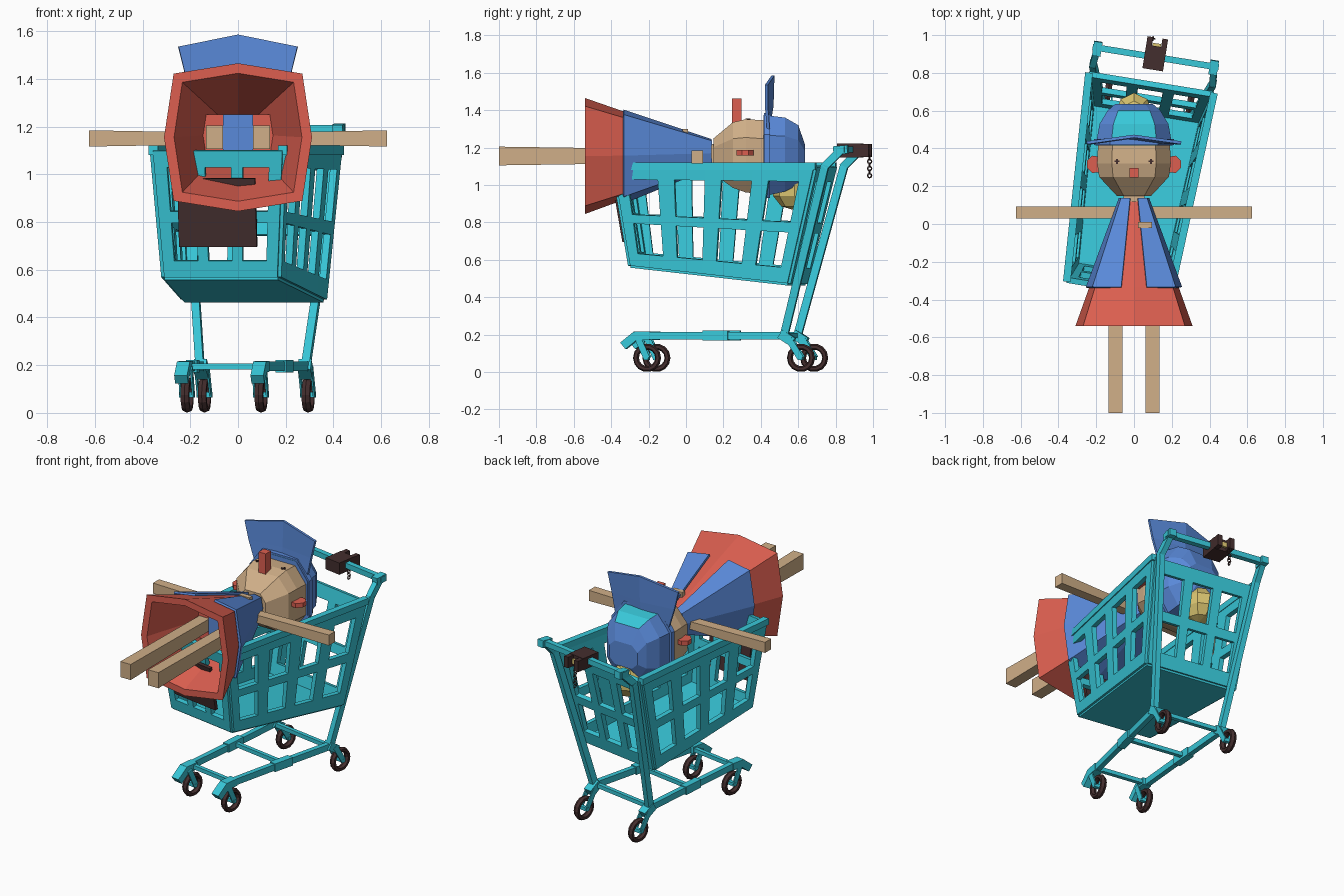
import bpy, bmesh, math
from mathutils import Vector, Matrix

if "Cube" in bpy.data.objects:
    bpy.data.objects.remove(bpy.data.objects["Cube"])

def material(name, r, g, b):
    m = bpy.data.materials.new(name)
    m.diffuse_color = [(c / 255 / 12.92) if c < 11 else ((c / 255 + .055) / 1.055) ** 2.4 for c in (r, g, b)] + [1]
    m.use_nodes = True
    m.node_tree.nodes["Principled BSDF"].inputs["Base Color"].default_value = m.diffuse_color
    return m

TEAL = material("teal paint", 56, 200, 217)
RED = material("red cloth", 220, 95, 80)
BLUE = material("blue cloth", 90, 138, 218)
SKIN = material("skin", 208, 175, 136)
DARK = material("dark brown", 68, 46, 46)
YELLOW = material("yellow hair", 218, 196, 112)

def finish(name, bm, *mats, solid=0):
    bmesh.ops.recalc_face_normals(bm, faces=bm.faces)
    me = bpy.data.meshes.new(name)
    bm.to_mesh(me)
    bm.free()
    ob = bpy.data.objects.new(name, me)
    bpy.context.collection.objects.link(ob)
    for m in mats:
        me.materials.append(m)
    if solid:
        s = ob.modifiers.new("thickness", 'SOLIDIFY')
        s.thickness, s.offset = solid, 0
    return ob

def loft(bm, rings, closed=True, caps=True):
    vs = [[bm.verts.new(p) for p in r] for r in rings]
    n = len(vs[0])
    for a, b in zip(vs, vs[1:]):
        for i in range(n if closed else n - 1):
            bm.faces.new((a[i], a[(i + 1) % n], b[(i + 1) % n], b[i]))
    if caps:
        bm.faces.new(vs[0])
        bm.faces.new(vs[-1])

def box(name, mat, x0, x1, y0, y1, z0, z1):
    bm = bmesh.new()
    loft(bm, [[(x0, y, z0), (x1, y, z0), (x1, y, z1), (x0, y, z1)] for y in (y0, y1)])
    return finish(name, bm, mat)

# The cart is turned and offset a little under its passenger
ANG = math.radians(9.2)
CS, SN = math.cos(ANG), math.sin(ANG)
SIDE = Vector((CS, -SN, 0))

def C(u, v, z):
    u -= .028
    return Vector((u * CS + v * SN, -u * SN + v * CS, z))

def bars(name, mat, chains, w, h, side=SIDE):
    """Rectangular bars following each chain of cart points."""
    bm = bmesh.new()
    for ch in chains:
        pts = [C(*p) for p in ch]
        for p, q in zip(pts, pts[1:]):
            d = (q - p).normalized()
            n = d.cross(side).normalized()
            s = n.cross(d)
            loft(bm, [[e + s * a * w / 2 + n * b * h / 2 for a, b in ((-1, -1), (1, -1), (1, 1), (-1, 1))]
                      for e in (p - d * .008, q + d * .008)])
    return finish(name, bm, mat)

def cuts(n, margin, bar):
    w = (1 - 2 * margin - (n - 1) * bar) / n
    out = [0]
    for i in range(n):
        a = margin + i * (w + bar)
        out += [a, a + w]
    return out + [1]

def wall(name, b0, b1, t0, t1, cols, margin, bar):
    """Basket side with a grid of window openings."""
    us, ts = cuts(cols, margin, bar), [0, .13, .43, .52, .87, 1]
    b0, b1, t0, t1 = (C(*p) for p in (b0, b1, t0, t1))
    bm = bmesh.new()
    g = [[bm.verts.new(b0.lerp(b1, u).lerp(t0.lerp(t1, u), t)) for u in us] for t in ts]
    for j in range(len(ts) - 1):
        for i in range(len(us) - 1):
            if not (i % 2 and j % 2):
                bm.faces.new((g[j][i], g[j][i + 1], g[j + 1][i + 1], g[j + 1][i]))
    return finish(name, bm, TEAL, solid=.03)

# Basket: sloping floor and four flared walls
FL, FR = (-.24, -.265, .57), (.24, -.265, .57)
BL, BR = (-.295, .595, .475), (.295, .595, .475)
TFL, TFR = (-.275, -.35, 1.1), (.275, -.35, 1.1)
TBL, TBR = (-.335, .745, 1.1), (.335, .745, 1.1)
wall("basket_left", FL, BL, TFL, TBL, 4, .06, .085)
wall("basket_right", FR, BR, TFR, TBR, 4, .06, .085)
wall("basket_front", FL, FR, TFL, TFR, 3, .1, .09)
wall("basket_back", BL, BR, TBL, TBR, 3, .1, .09)
bm = bmesh.new()
bm.faces.new([bm.verts.new(C(*p)) for p in (FL, FR, BR, BL)])
finish("basket_floor", bm, TEAL, solid=.025)
bars("basket_rim", TEAL, [[TFL, TBL], [TFR, TBR]], .04, .04)

# Sign plate on the basket front
bars("sign_plate", DARK, [[(-.005, -.315, .705), (-.005, -.362, .975)]], .33, .02)

# Chassis, legs and handle
S = (-1, 1)
bars("rear_posts", TEAL, [[(s * .225, .565, .2), (s * .322, .8, 1.1), (s * .312, .885, 1.185)] for s in S], .034, .042)
bars("base_rails", TEAL, [[(s * .165, -.24, .195), (s * .195, .2, .195), (s * .225, .57, .195)] for s in S], .032, .04)
bars("rail_joints", TEAL, [[(s * .19, .13, .195), (s * .2, .25, .195)] for s in S], .045, .052)
UP = Vector((0, 0, 1))
bars("cross_bars", TEAL, [[(-w, v, .195), (w, v, .195)] for w, v in ((.165, -.19), (.195, .2), (.225, .555))],
     .025, .025, UP)
bars("front_claws", TEAL, [[(s * .162, -.18, .195), (s * .162, -.25, .193), (s * .162, -.31, .145)] for s in S], .055, .045)
bars("front_forks", TEAL, [[(s * .157 + o, -.235, .18), (s * .157 + o, -.19, .08)] for s in S for o in (-.026, .026)], .008, .035)
bars("rear_forks", TEAL, [[(s * .222, .55, .2), (s * .22, .605, .165)] for s in S], .055, .05)
bars("rear_fork_plates", TEAL, [[(s * .22 + o, .59, .18), (s * .22 + o, .652, .08)] for s in S for o in (-.026, .026)], .008, .035)
bars("handle_bar", TEAL, [[(-.33, .89, 1.19), (.33, .89, 1.19)]], .034, .034, UP)
bars("handle_ends", TEAL, [[(s * .312, .855, 1.185), (s * .312, .915, 1.19)] for s in S], .045, .045)

# Wheels: faceted tyres with a small hub and spokes
def ring(bm, centre, axis, R, r, width, n=14, k=6):
    rot = axis.to_track_quat('Z', 'Y').to_matrix()
    sect = []
    for i in range(n):
        a = 2 * math.pi * i / n
        sect.append([bm.verts.new(centre + rot @ Vector((math.cos(a) * (R + r * math.cos(b)),
                     math.sin(a) * (R + r * math.cos(b)), width * math.sin(b))))
                     for b in (2 * math.pi * j / k for j in range(k))])
    for i in range(n):
        for j in range(k):
            a, b = sect[i], sect[(i + 1) % n]
            bm.faces.new((a[j], a[(j + 1) % k], b[(j + 1) % k], b[j]))

for label, hw, v in (("front", .157, -.19), ("rear", .22, .654)):
    for s, n in ((-1, "left"), (1, "right")):
        bm = bmesh.new()
        ring(bm, C(s * hw, v, .076), SIDE, .06, .016, .02)
        finish(f"{label}_tyre_{n}", bm, DARK)
    bars(f"{label}_axles", TEAL, [[(s * hw - .024, v, .076), (s * hw + .024, v, .076)] for s in S], .022, .022, UP)

# Coin lock with prongs, token and chain
bars("coin_lock", DARK, [[(-.005, .83, 1.185), (-.005, .94, 1.185)]], .11, .075)
bars("lock_prongs", DARK, [[(-.005 + s * .04, .94, 1.185), (-.005 + s * .04, .985, 1.185)] for s in S], .03, .07)
bars("lock_token", YELLOW, [[(-.005, .94, 1.185), (-.005, .955, 1.185)]], .045, .03)
bm = bmesh.new()
for i in range(6):
    ring(bm, C(-.03, .985, 1.145 - i * .019), SIDE if i % 2 else Vector((SN, CS, 0)), .011, .004, .004, 8, 4)
finish("lock_chain", bm, DARK)

# Dress: hollow eight-sided cone, open at the hem
PROF = [(0, 1), (.87, .86), (1, 0), (.87, -.86), (0, -1), (-.87, -.86), (-1, 0), (-.87, .86)]

def oval(y, hx, hz, zc, prof=PROF):
    return [(x * hx, y, zc + z * hz) for x, z in prof]

bm = bmesh.new()
loft(bm, [oval(.12, .06, .06, 1.17), oval(-.33, .235, .235, 1.157), oval(-.54, .31, .31, 1.155),
          oval(-.54, .268, .268, 1.155), oval(.0, .075, .075, 1.167)])
finish("dress", bm, RED)

# Coat: wraps the dress, left open along the front strip
COAT = [(.27, .957), (.87, .86), (1, 0), (.87, -.86), (0, -1), (-.87, -.86), (-1, 0), (-.87, .86), (-.27, .957)]
bm = bmesh.new()
loft(bm, [oval(.135, .074, .072, 1.17, COAT), oval(-.335, .248, .25, 1.157, COAT)], closed=False, caps=False)
finish("coat", bm, BLUE, solid=.014)
box("coat_button", SKIN, .02, .095, -.02, .01, 1.255, 1.30)

# Hips seen inside the hem
box("hips", RED, -.15, .15, -.2, -.15, 1.05, 1.25)
box("shorts", BLUE, -.062, .062, -.209, -.2, 1.08, 1.25)

# Arms, legs and neck
for s, n in ((-1, "left"), (1, "right")):
    bm = bmesh.new()
    loft(bm, [[(s * x, y, z) for y, z in ((.03, 1.15 - h), (.092, 1.15 - h), (.092, 1.15 + h), (.03, 1.15 + h))]
              for x, h in ((.04, .024), (.625, .034))])
    finish(f"arm_{n}", bm, SKIN)
    bm = bmesh.new()
    loft(bm, [[(s * x, y, z) for x, z in ((.062, 1.155 - h), (.135, 1.155 - h), (.135, 1.155 + h), (.062, 1.155 + h))]
              for y, h in ((-1, .05), (-.18, .038))])
    finish(f"leg_{n}", bm, SKIN)
box("neck", SKIN, -.055, .055, .09, .18, 1.12, 1.22)

# Head: blunt faceted block facing up
OCT = [(.6, 1), (1, .5), (1, -.5), (.6, -1), (-.6, -1), (-1, -.5), (-1, .5), (-.6, 1)]

def slab(y, hx, top, bot):
    return oval(y, hx, (top - bot) / 2, (top + bot) / 2, OCT)

bm = bmesh.new()
loft(bm, [slab(.148, .09, 1.25, 1.06), slab(.25, .185, 1.335, .985), slab(.32, .195, 1.352, .96), slab(.43, .19, 1.345, .95)])
finish("head", bm, SKIN)
box("nose", RED, -.025, .025, .245, .297, 1.3, 1.462)
for s, n in ((-1, "left"), (1, "right")):
    box(f"eye_bar_{n}", DARK, s * .09 - .014, s * .09 + .014, .327, .335, 1.348, 1.356)
    box(f"eye_post_{n}", DARK, s * .09 - .004, s * .09 + .004, .317, .345, 1.348, 1.356)
    bm = bmesh.new()
    loft(bm, [[(s * x, y, z) for x, y in ((.18, .275), (.22, .27), (.25, .3), (.25, .335), (.22, .362), (.18, .355))]
              for z in (1.158, 1.186)])
    finish(f"ear_{n}", bm, RED)

# Cap: crown with a teal top panel, and a folded upright visor
bm = bmesh.new()
loft(bm, [slab(.415, .203, 1.375, .94), slab(.53, .182, 1.36, .965), slab(.6, .14, 1.32, 1.0), slab(.635, .1, 1.22, 1.07)])
cap = finish("cap_crown", bm, BLUE, TEAL)
for p in cap.data.polygons:
    if p.normal.z > .75:
        p.material_index = 1
bm = bmesh.new()
loft(bm, [[(x * .19, .44, 1.3), (x * .222, .43 + .03 * (1 - abs(x)), 1.42),
           (x * .25, .43 + .035 * (1 - abs(x)), 1.585 - .05 * abs(x))] for x in (-1, 0, 1)], closed=False, caps=False)
finish("cap_visor", bm, BLUE, solid=.016)
bm = bmesh.new()
loft(bm, [slab(.418, .212, 1.385, .93), slab(.45, .212, 1.385, .93)])
finish("cap_band", bm, BLUE)

# Hair bun under the cap
bm = bmesh.new()
bmesh.ops.create_uvsphere(bm, u_segments=8, v_segments=5, radius=1,
                          matrix=Matrix.Translation((0, .58, .975)) @ Matrix.Diagonal((.105, .12, .11, 1)))
finish("hair", bm, YELLOW)
